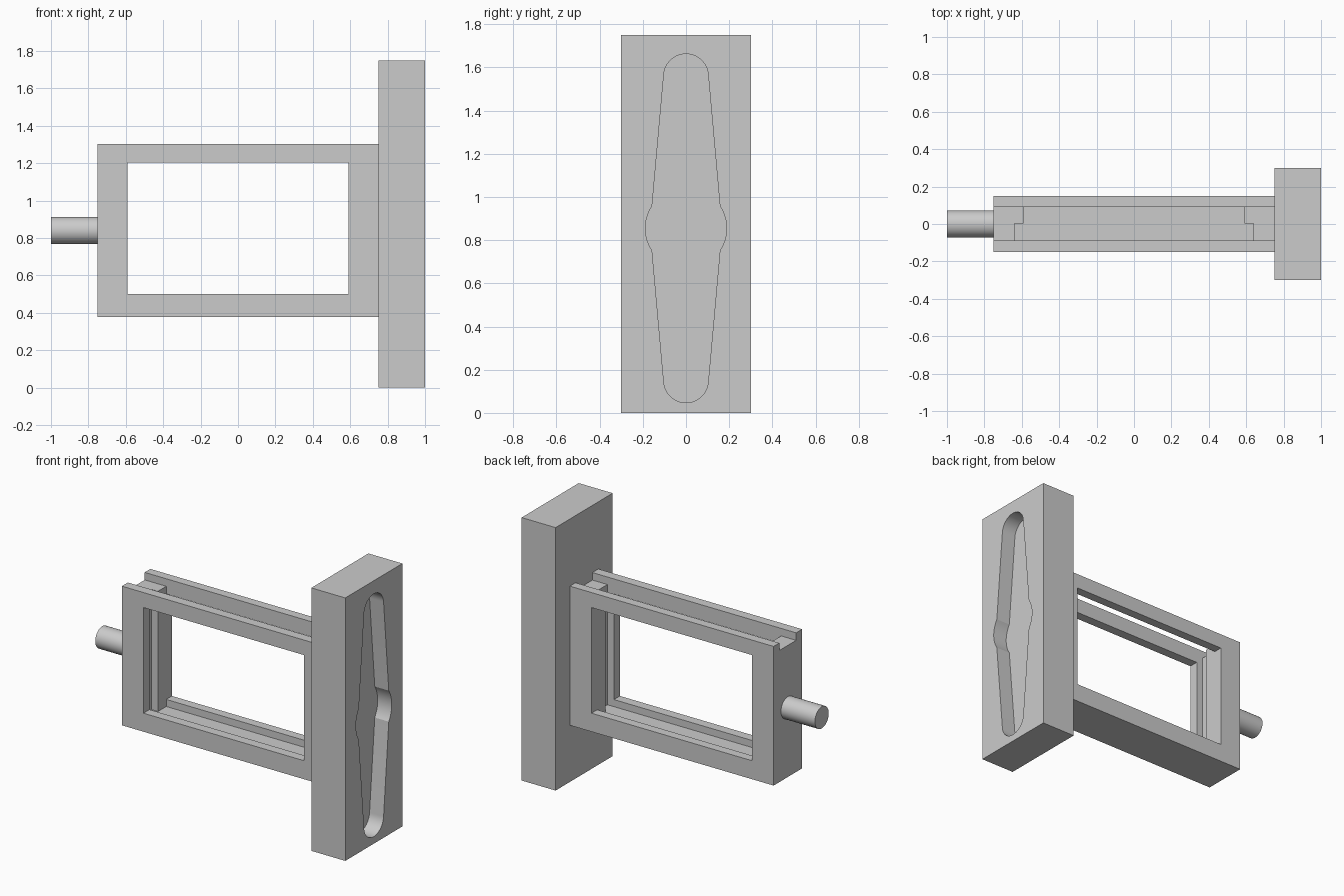
import bpy, bmesh
from math import sin, cos, pi, atan2, radians
from mathutils import Vector

if "Cube" in bpy.data.objects:
    bpy.data.objects.remove(bpy.data.objects["Cube"], do_unlink=True)

grey = bpy.data.materials.new("plain grey")
grey.use_nodes = True
grey.diffuse_color = (0.6, 0.6, 0.6, 1)
grey.node_tree.nodes["Principled BSDF"].inputs["Base Color"].default_value = (0.6, 0.6, 0.6, 1)


def make(name, bm):
    bmesh.ops.recalc_face_normals(bm, faces=bm.faces)
    mesh = bpy.data.meshes.new(name)
    bm.to_mesh(mesh)
    bm.free()
    mesh.materials.append(grey)
    obj = bpy.data.objects.new(name, mesh)
    bpy.context.collection.objects.link(obj)
    return obj


def box(name, x, y, z):
    """Box from (min, max) ranges."""
    bm = bmesh.new()
    bmesh.ops.create_cube(bm, size=1)
    for v in bm.verts:
        v.co = Vector([(r[0] + r[1]) / 2 + c * (r[1] - r[0]) for c, r in zip(v.co, (x, y, z))])
    return make(name, bm)


def prism_x(name, outline, x0, x1):
    """Extrude a (y, z) outline along x."""
    bm = bmesh.new()
    face = bm.faces.new([bm.verts.new((x0, y, z)) for y, z in outline])
    out = bmesh.ops.extrude_face_region(bm, geom=[face])
    verts = [g for g in out["geom"] if isinstance(g, bmesh.types.BMVert)]
    bmesh.ops.translate(bm, verts=verts, vec=(x1 - x0, 0, 0))
    return make(name, bm)


def arc(cz, r, a0, a1, n):
    return [(r * cos(a0 + (a1 - a0) * i / n), cz + r * sin(a0 + (a1 - a0) * i / n))
            for i in range(n + 1)]


def select(obj):
    bpy.ops.object.select_all(action="DESELECT")
    obj.select_set(True)
    bpy.context.view_layer.objects.active = obj


def cut(obj, cutter):
    cutter.hide_render = True
    mod = obj.modifiers.new("cut", "BOOLEAN")
    mod.operation = "DIFFERENCE"
    mod.solver = "EXACT"
    mod.object = cutter
    select(obj)
    bpy.ops.object.modifier_apply(modifier=mod.name)
    bpy.data.objects.remove(cutter, do_unlink=True)


# Frame: window through it, stepped pocket open at the top, shallow groove along the top
frame = box("frame", (-0.75, 0.75), (-0.15, 0.15), (0.377, 1.303))
cut(frame, box("window", (-0.591, 0.591), (-0.3, 0.3), (0.5, 1.203)))
cut(frame, box("wide_pocket", (-0.64, 0.64), (-0.087, 0.003), (0.453, 1.5)))
cut(frame, box("narrow_pocket", (-0.591, 0.591), (-0.05, 0.09), (0.453, 1.5)))
cut(frame, box("top_groove", (-0.9, 0.9), (-0.087, 0.09), (1.253, 1.5)))

# End plate with a tapered recess that has round ends and a bulging waist
plate = box("end_plate", (0.75, 1), (-0.3, 0.3), (0, 1.75))
mid, end_r, waist_r = 0.855, 0.103, 0.188
reach = 0.808 - end_r
tilt = radians(5)
waist = atan2(0.103, 0.157)
outline = (arc(mid, waist_r, -waist, waist, 16)
           + arc(mid + reach, end_r, tilt, pi - tilt, 24)
           + arc(mid, waist_r, pi - waist, pi + waist, 16)
           + arc(mid - reach, end_r, pi + tilt, 2 * pi - tilt, 24))
cut(plate, prism_x("recess", outline, 0.897, 1.1))

# Round shaft on the far side
shaft = prism_x("shaft", arc(0.84, 0.0725, 0, 2 * pi * 47 / 48, 47), -1, -0.75)

for obj in (plate, shaft):
    select(obj)
    bpy.ops.object.shade_smooth_by_angle(angle=radians(25))
